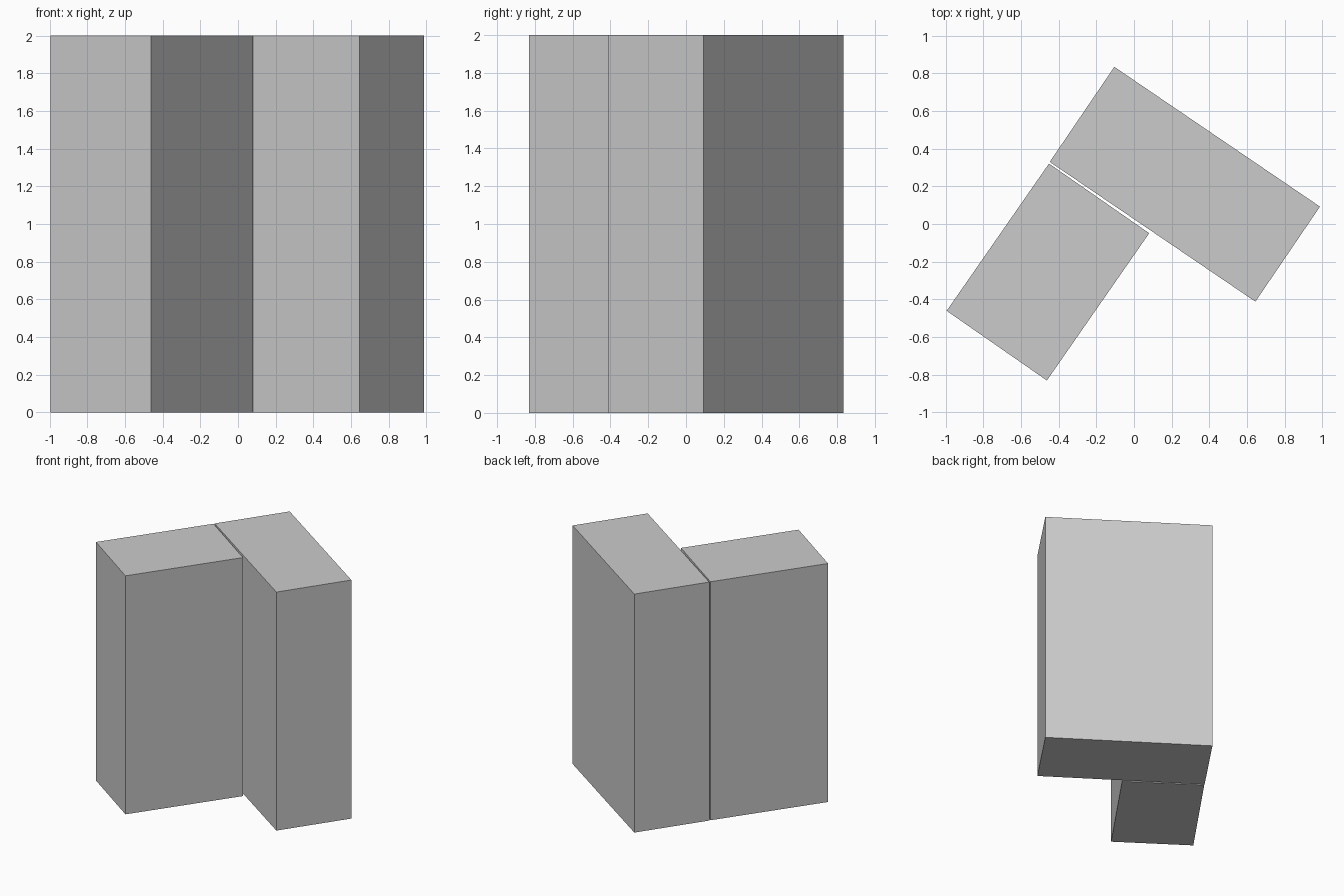
import bpy
from math import radians

if "Cube" in bpy.data.objects:
    bpy.data.objects.remove(bpy.data.objects["Cube"])


def block(name, center, size, angle):
    """Upright box standing on the floor, turned about z."""
    bpy.ops.mesh.primitive_cube_add(
        size=1, location=(*center, size[2] / 2), rotation=(0, 0, radians(angle)))
    ob = bpy.context.object
    ob.name = name
    ob.scale = size
    bpy.ops.object.transform_apply(location=False, rotation=True, scale=True)
    return ob


# Long block at the back right
block("long_block", (0.27, 0.211), (1.32, 0.61, 2), -34.2)
# Short block butting against it with a thin tapering gap
block("short_block", (-0.457, -0.255), (0.648, 0.952, 2), -34.8)
